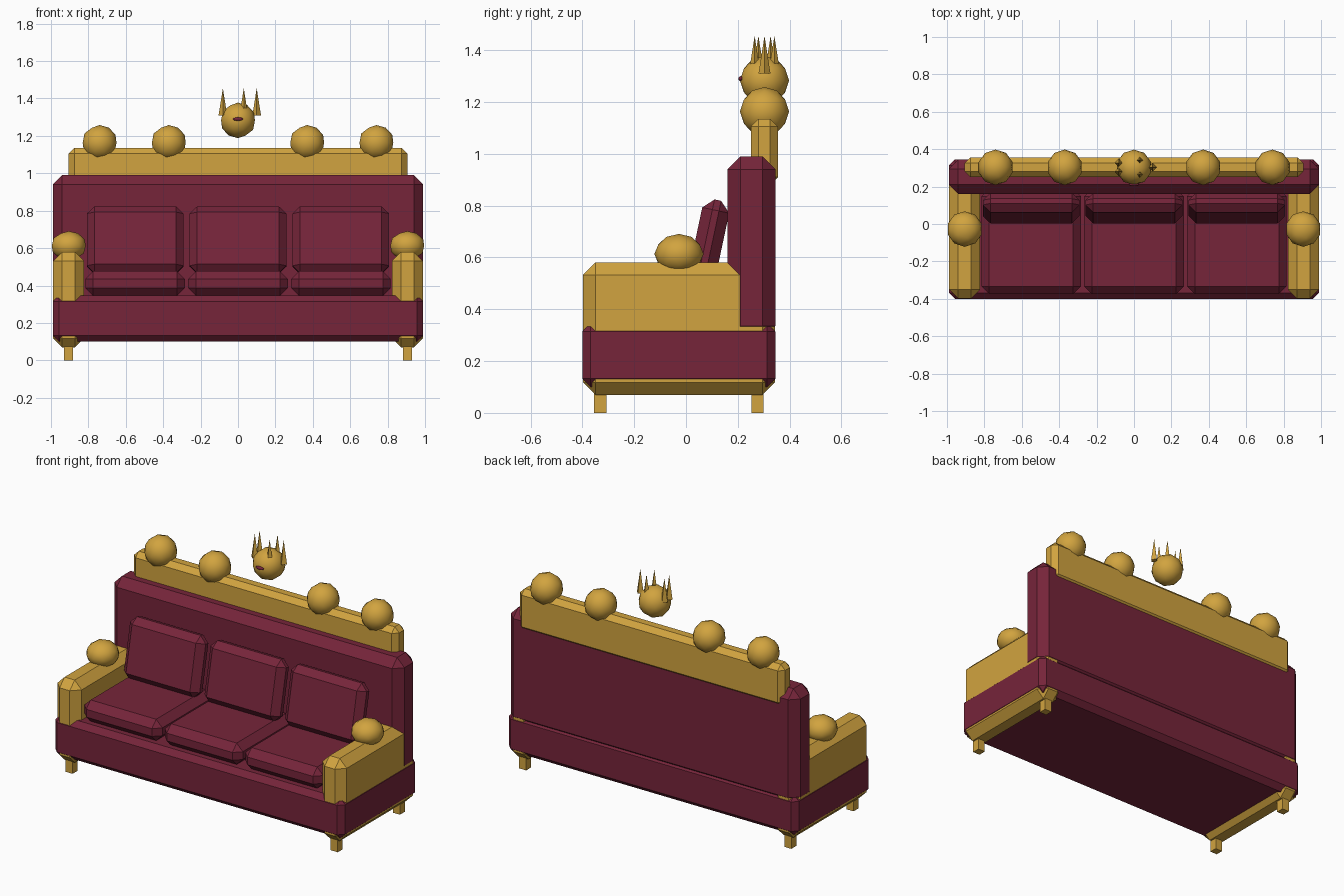
import bpy, bmesh, math
from mathutils import Matrix

cube = bpy.data.objects.get("Cube")
if cube:
    bpy.data.objects.remove(cube, do_unlink=True)


def material(name, rgb):
    mat = bpy.data.materials.new(name)
    mat.use_nodes = True
    color = (*rgb, 1.0)
    mat.diffuse_color = color
    mat.node_tree.nodes["Principled BSDF"].inputs["Base Color"].default_value = color
    return mat


gold = material("antique gold", (0.64, 0.37, 0.05))
burgundy = material("burgundy velvet", (0.18, 0.018, 0.042))


def finish(bm, name, mat, smooth=False):
    mesh = bpy.data.meshes.new(name)
    for face in bm.faces:
        face.smooth = smooth
    bm.to_mesh(mesh)
    bm.free()
    mesh.materials.append(mat)
    obj = bpy.data.objects.new(name, mesh)
    bpy.context.collection.objects.link(obj)
    return obj


def box(name, mat, x, y, z, chamfer=0):
    """Box spanning the given ranges, with single-segment chamfers."""
    spans = (x, y, z)
    size = [b - a for a, b in spans]
    bm = bmesh.new()
    bmesh.ops.create_cube(bm, size=1)
    bmesh.ops.scale(bm, vec=size, verts=bm.verts)
    if chamfer:
        bmesh.ops.bevel(bm, geom=bm.edges[:], offset=chamfer, segments=1,
                        profile=0.5, affect='EDGES')
    obj = finish(bm, name, mat)
    obj.location = [(a + b) / 2 for a, b in spans]
    return obj


def ball(name, mat, center, radii):
    bm = bmesh.new()
    bmesh.ops.create_icosphere(bm, subdivisions=2, radius=1)
    bmesh.ops.scale(bm, vec=radii, verts=bm.verts)
    obj = finish(bm, name, mat, smooth=True)
    obj.location = center
    return obj


# Upholstered frame, a hair proud of the arms so its faces stay clear
box("seat_base", burgundy, (-0.99, 0.99), (-0.4, 0.345), (0.1, 0.346), 0.032)
box("backrest", burgundy, (-0.99, 0.99), (0.16, 0.345), (0.285, 0.99), 0.05)

# Arms, arm ornaments and legs
for side, s in (("left", 1), ("right", -1)):
    x = sorted((s * 0.823, s * 0.988))
    box(side + "_arm", gold, x, (-0.398, 0.343), (0.07, 0.58), 0.048)
    ball(side + "_arm_ball", gold, (s * 0.905, -0.027, 0.613), (0.095, 0.095, 0.078))
    leg_x = sorted((s * 0.882, s * 0.93))
    for end, y in (("front", -0.355), ("back", 0.252)):
        box(f"{side}_{end}_leg", gold, leg_x, (y, y + 0.048), (0, 0.09))

# Seat and back cushions
for name, x in (("right", -0.55), ("middle", 0), ("left", 0.55)):
    box(name + "_seat_cushion", burgundy, (x - 0.266, x + 0.266),
        (-0.375, 0.19), (0.345, 0.477), 0.042)
    cushion = box(name + "_back_cushion", burgundy, (x - 0.258, x + 0.258),
                  (0.032, 0.138), (0.46, 0.825), 0.04)
    cushion.rotation_euler.x = math.radians(-12)

# Gold crest rail with ball finials
box("crest_rail", gold, (-0.905, 0.905), (0.25, 0.355), (0.88, 1.135), 0.03)
for i, x in enumerate((-0.74, -0.37, 0.37, 0.74)):
    ball(f"crest_ball_{i + 1}", gold, (x, 0.303, 1.163), (0.095,) * 3)

# Floating centre ornament with a gem and a ring of spikes
ball("ornament_head", gold, (0, 0.303, 1.283), (0.095,) * 3)
ball("ornament_gem", burgundy, (0, 0.212, 1.29), (0.028, 0.01, 0.01))
for i in range(5):
    angle = i * math.tau / 5
    bm = bmesh.new()
    bmesh.ops.create_cone(bm, cap_ends=True, segments=4, radius1=0.023,
                          radius2=0, depth=0.145,
                          matrix=Matrix.Translation((0, 0, 0.0725)))
    spike = finish(bm, f"crown_spike_{i + 1}", gold)
    spike.location = (0.1 * math.cos(angle), 0.303 + 0.04 * math.sin(angle), 1.31)
